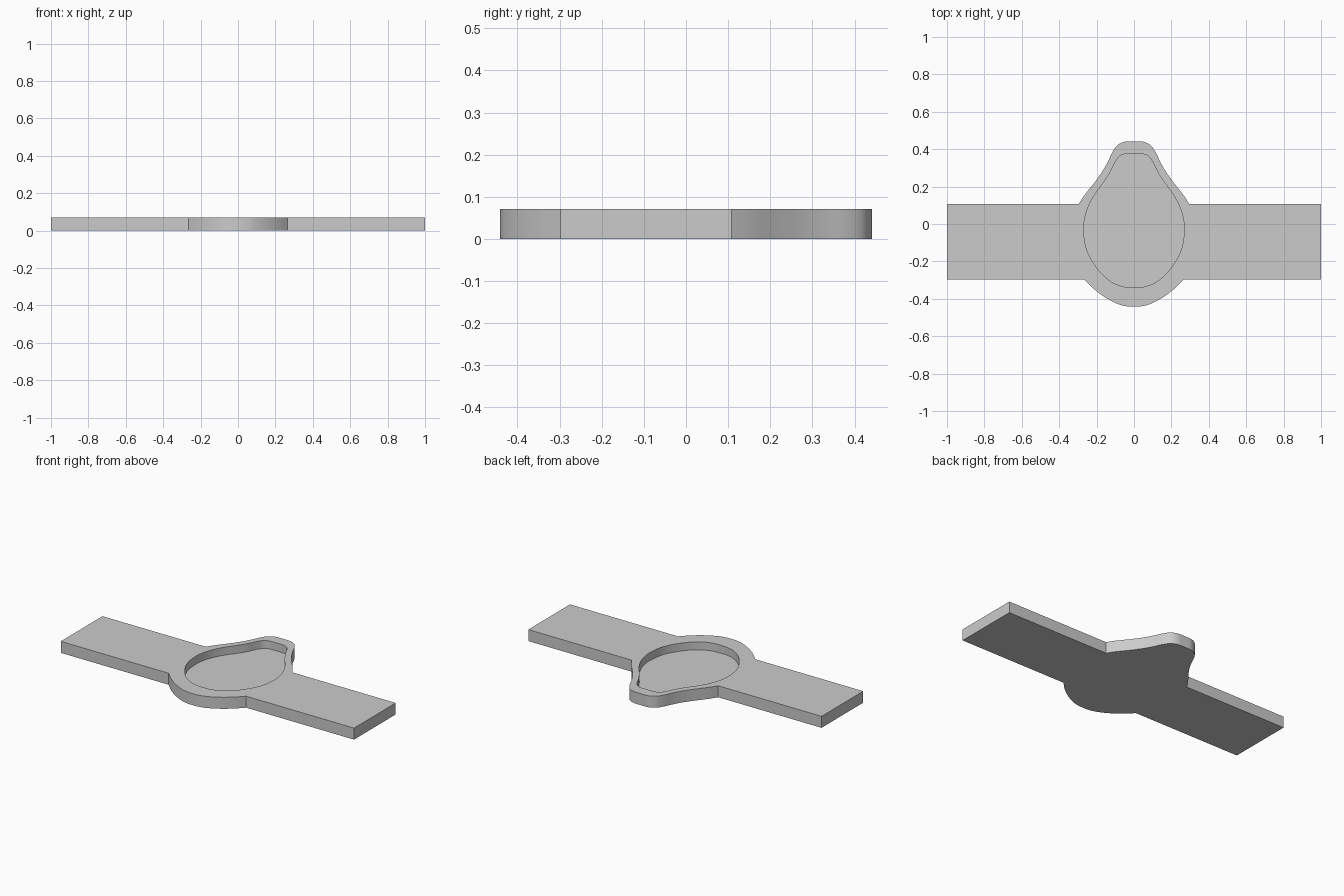
import bpy, bmesh, math
from mathutils import Vector

cube = bpy.data.objects.get("Cube")
if cube:
    bpy.data.objects.remove(cube, do_unlink=True)

HEIGHT = 0.071
FLOOR = 0.022

grey = bpy.data.materials.new("light grey")
grey.use_nodes = True
colour = (0.6, 0.6, 0.6, 1)
grey.diffuse_color = colour
grey.node_tree.nodes["Principled BSDF"].inputs["Base Color"].default_value = colour


def smooth_path(points, steps=4):
    """Catmull-Rom curve through the points, both ends included."""
    pts = [Vector(p) for p in points]
    pts = [2 * pts[0] - pts[1]] + pts + [2 * pts[-1] - pts[-2]]
    path = []
    for a, b, c, d in zip(pts, pts[1:], pts[2:], pts[3:]):
        for i in range(steps):
            t = i / steps
            path.append(0.5 * (2 * b + (c - a) * t + (2 * a - 5 * b + 4 * c - d) * t ** 2
                               + (3 * b - a - 3 * c + d) * t ** 3))
    return path + [pts[-2]]


def mirrored(half):
    """Close a half outline that starts and ends on x = 0."""
    return half + [Vector((-p.x, p.y)) for p in reversed(half[1:-1])]


# Half outlines from the back round to the front
shoulder = smooth_path([(0, 0.442), (0.05, 0.44), (0.09, 0.42), (0.118, 0.38), (0.14, 0.333),
                        (0.17, 0.28), (0.215, 0.217), (0.262, 0.158), (0.295, 0.108)])
belly = smooth_path([(0.264, -0.298), (0.215, -0.347), (0.15, -0.395), (0.08, -0.43),
                     (0.03, -0.441), (0, -0.442)])
arm = [Vector((1, 0.108)), Vector((1, -0.298))]
outer = mirrored(shoulder + arm + belly)
inner = mirrored(smooth_path([
    (0, 0.376), (0.05, 0.374), (0.08, 0.36), (0.102, 0.328), (0.13, 0.272), (0.168, 0.215),
    (0.21, 0.157), (0.245, 0.09), (0.265, 0.02), (0.268, -0.05), (0.255, -0.13),
    (0.222, -0.2), (0.17, -0.268), (0.11, -0.315), (0.05, -0.336), (0, -0.339)]))

bm = bmesh.new()


def ring(outline, z):
    return [bm.verts.new((p.x, p.y, z)) for p in outline]


def loop_edges(verts):
    return [bm.edges.new((v, verts[i - 1])) for i, v in enumerate(verts)]


def wall(low, high):
    for i in range(len(low)):
        bm.faces.new((low[i - 1], low[i], high[i], high[i - 1]))


# Plate rim with an open recess, then walls, recess floor and underside
base, top = ring(outer, 0), ring(outer, HEIGHT)
lip, floor = ring(inner, HEIGHT), ring(inner, FLOOR)
bmesh.ops.triangle_fill(bm, use_beauty=True, use_dissolve=False, normal=(0, 0, 1),
                        edges=loop_edges(top) + loop_edges(lip))
wall(base, top)
wall(floor, lip)
bm.faces.new(floor)
bm.faces.new(base)
bmesh.ops.recalc_face_normals(bm, faces=bm.faces)

mesh = bpy.data.meshes.new("recessed_plate")
bm.to_mesh(mesh)
bm.free()
mesh.materials.append(grey)
plate = bpy.data.objects.new("recessed_plate", mesh)
bpy.context.collection.objects.link(plate)

bpy.ops.object.select_all(action="DESELECT")
plate.select_set(True)
bpy.context.view_layer.objects.active = plate
bpy.ops.object.shade_smooth_by_angle(angle=math.radians(30))
